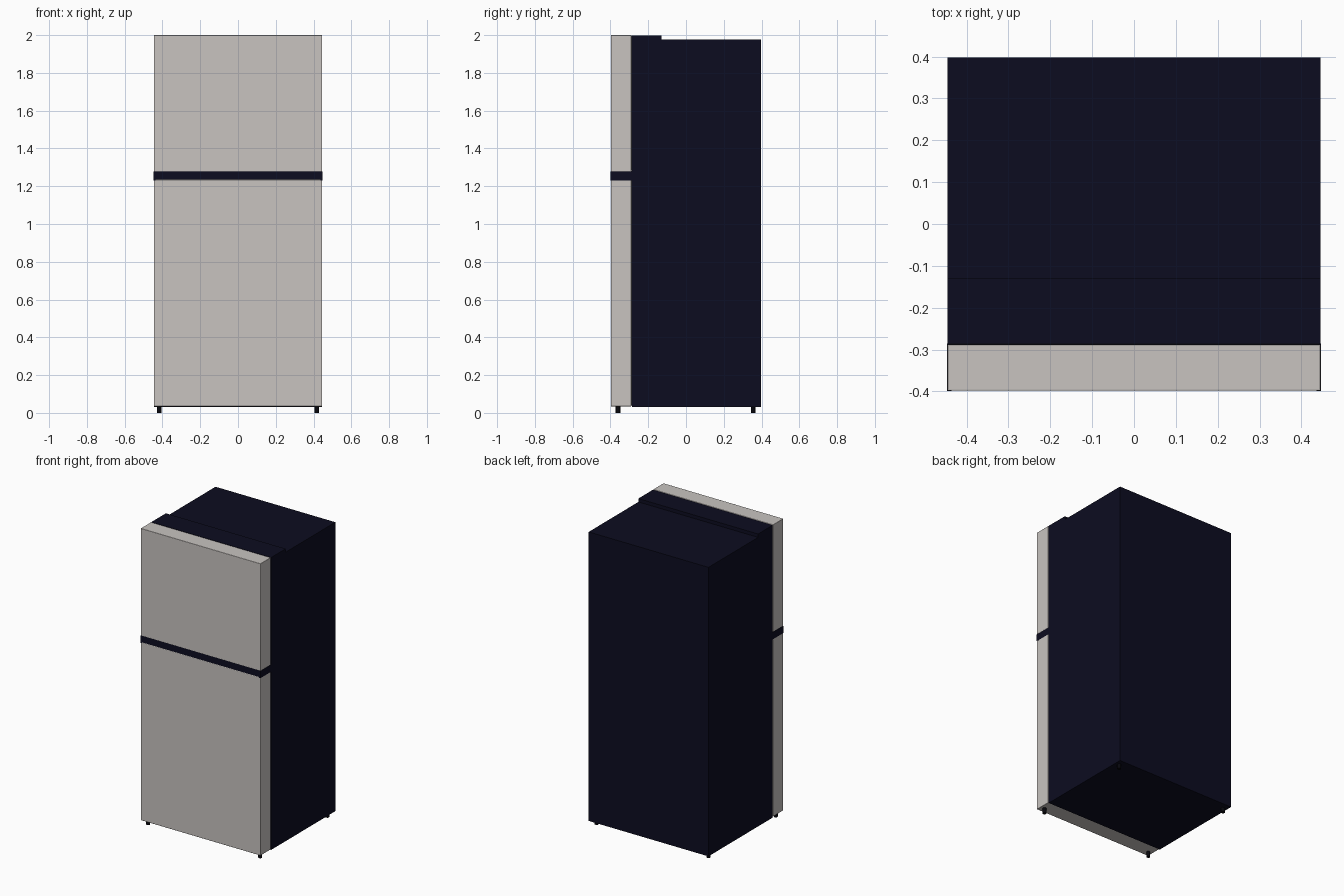
import bpy

cube = bpy.data.objects.get("Cube")
if cube:
    bpy.data.objects.remove(cube, do_unlink=True)


def material(name, rgb):
    mat = bpy.data.materials.new(name)
    mat.use_nodes = True
    mat.diffuse_color = (*rgb, 1)
    mat.node_tree.nodes["Principled BSDF"].inputs["Base Color"].default_value = (*rgb, 1)
    return mat


silver = material("warm silver", (0.58, 0.55, 0.53))
navy = material("dark navy", (0.0037, 0.0037, 0.0145))
black = material("black", (0.002, 0.002, 0.004))


def finish(name, mat):
    obj = bpy.context.object
    obj.name = obj.data.name = name
    obj.data.materials.append(mat)
    return obj


def box(name, mat, half_width, y, z, bevel=0):
    """Box centred on x, between the given y and z limits."""
    bpy.ops.mesh.primitive_cube_add(size=1, location=(0, sum(y) / 2, sum(z) / 2))
    obj = finish(name, mat)
    obj.scale = (2 * half_width, y[1] - y[0], z[1] - z[0])
    bpy.ops.object.transform_apply(location=False, rotation=False, scale=True)
    if bevel:
        mod = obj.modifiers.new("soft edges", "BEVEL")
        mod.width = bevel
        mod.segments = 2
        bpy.ops.object.shade_smooth_by_angle()
    return obj


WIDTH = 0.446
FRONT, JOINT, BACK = -0.398, -0.285, 0.398

# Cabinet and the raised hinge cover behind the upper door
box("cabinet", navy, WIDTH, (JOINT, BACK), (0.03, 1.976))
box("hinge_cover", navy, WIDTH, (JOINT, -0.13), (1.97, 1.999))

# Doors, separated from the cabinet by a thin seal
for name, z in (("freezer_door", (1.278, 2.0)), ("fridge_door", (0.035, 1.235))):
    box(name, silver, WIDTH, (FRONT, JOINT - 0.004), z, bevel=0.002)
    box(name + "_seal", black, WIDTH - 0.003, (JOINT - 0.006, JOINT + 0.002),
        (z[0] + 0.004, z[1] - 0.004))

# Dark grip band between the doors, with small end caps
box("grip_band", navy, WIDTH - 0.001, (FRONT + 0.001, JOINT + 0.002), (1.232, 1.28))
for side, label in ((1, "left"), (-1, "right")):
    cap = box("grip_end_" + label, navy, 0.005, (FRONT - 0.001, JOINT), (1.23, 1.277))
    cap.location.x = side * (WIDTH - 0.0045)

# Four short feet
for side, label in ((1, "left"), (-1, "right")):
    for y, place in ((-0.36, "front"), (0.355, "back")):
        bpy.ops.mesh.primitive_cylinder_add(vertices=16, radius=0.012, depth=0.04,
                                            location=(side * 0.417, y, 0.02))
        finish(f"{place}_{label}_foot", black)
        bpy.ops.object.shade_smooth_by_angle()
